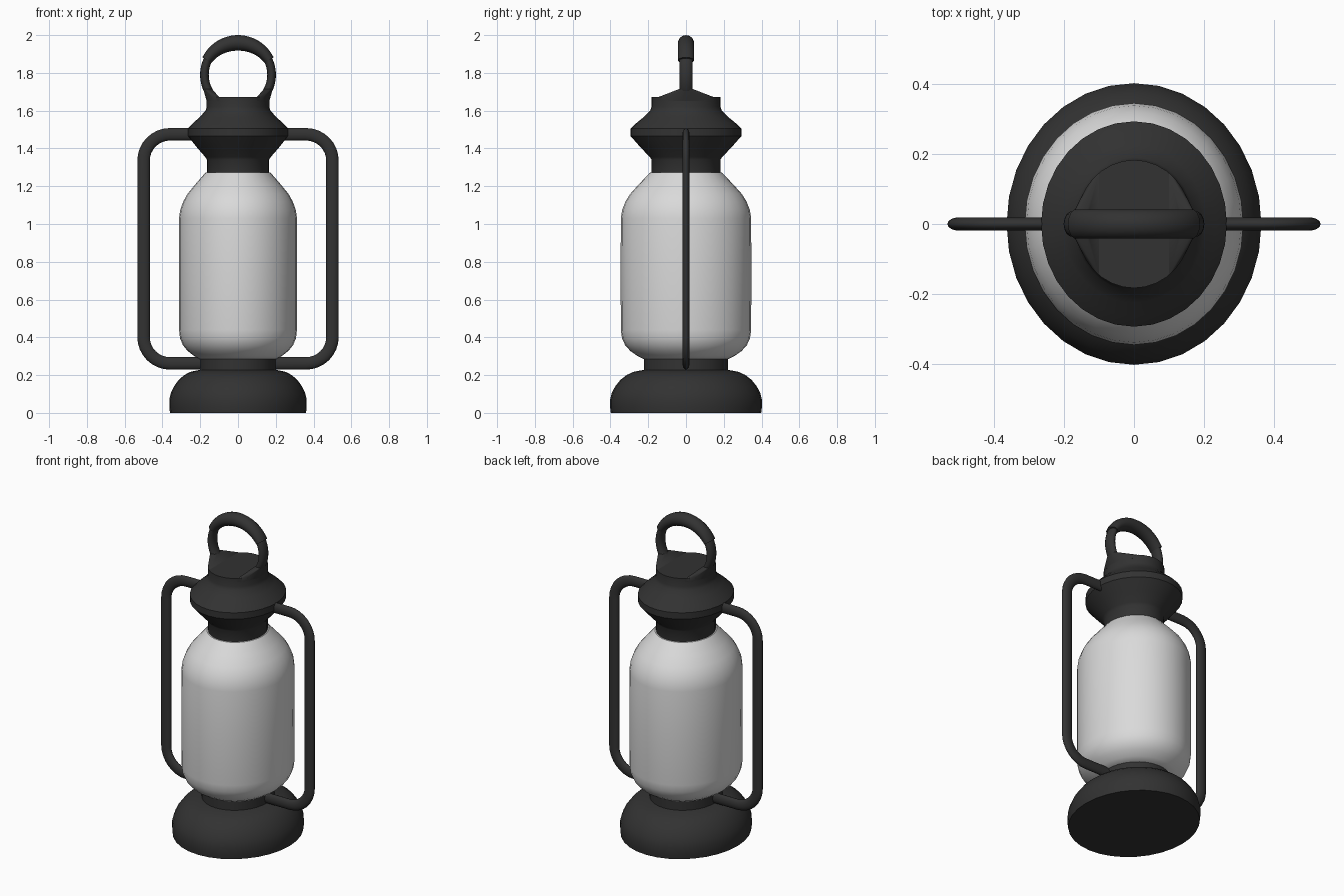
import bpy, bmesh, math
from mathutils import Vector

if "Cube" in bpy.data.objects:
    bpy.data.objects.remove(bpy.data.objects["Cube"])

XS = 0.905  # the body is slightly narrower in x than in y


def material(name, rgb):
    m = bpy.data.materials.new(name)
    m.diffuse_color = (*rgb, 1)
    m.use_nodes = True
    m.node_tree.nodes["Principled BSDF"].inputs["Base Color"].default_value = m.diffuse_color
    return m


DARK = material("dark_metal", (0.032, 0.032, 0.032))
GLASS = material("frosted_glass", (0.70, 0.70, 0.70))


def finish(name, bm, mat, angle=35):
    bmesh.ops.recalc_face_normals(bm, faces=bm.faces)
    me = bpy.data.meshes.new(name)
    bm.to_mesh(me)
    bm.free()
    me.materials.append(mat)
    ob = bpy.data.objects.new(name, me)
    bpy.context.collection.objects.link(ob)
    bpy.ops.object.select_all(action='DESELECT')
    ob.select_set(True)
    bpy.context.view_layer.objects.active = ob
    bpy.ops.object.shade_smooth_by_angle(angle=math.radians(angle))
    return ob


def skin(bm, rings):
    # bridge successive vertex rings and cap both ends
    n = len(rings[0])
    for r0, r1 in zip(rings, rings[1:]):
        for i in range(n):
            j = (i + 1) % n
            bm.faces.new((r0[i], r0[j], r1[j], r1[i]))
    bm.faces.new(rings[0])
    bm.faces.new(rings[-1])


def lathe(name, profile, mat, n=32):
    bm = bmesh.new()
    rings = [[bm.verts.new((XS * r * math.cos(2 * math.pi * i / n),
                            r * math.sin(2 * math.pi * i / n), z)) for i in range(n)]
             for r, z in profile]
    skin(bm, rings)
    return finish(name, bm, mat)


def sweep(name, path, mat, half_in_plane, half_y, n=14):
    # elliptical tube along a path in the xz plane
    bm = bmesh.new()
    pts = [Vector((x, 0, z)) for x, z in path]
    rings = []
    for k, p in enumerate(pts):
        t = (pts[min(k + 1, len(pts) - 1)] - pts[max(k - 1, 0)]).normalized()
        nrm = Vector((t.z, 0, -t.x))
        a = half_in_plane[k] if isinstance(half_in_plane, list) else half_in_plane
        rings.append([bm.verts.new(p + nrm * a * math.cos(2 * math.pi * i / n)
                                   + Vector((0, half_y * math.sin(2 * math.pi * i / n), 0)))
                      for i in range(n)])
    skin(bm, rings)
    return finish(name, bm, mat, 50)


def arc(cx, cz, r, a0, a1, steps):
    return [(cx + r * math.cos(math.radians(a0 + (a1 - a0) * i / steps)),
             cz + r * math.sin(math.radians(a0 + (a1 - a0) * i / steps)))
            for i in range(steps + 1)]


# domed foot with neck
lathe("base", [(0.398, 0), (0.402, 0.03), (0.402, 0.07), (0.393, 0.105), (0.375, 0.14),
               (0.347, 0.175), (0.315, 0.2), (0.28, 0.217), (0.222, 0.228), (0.222, 0.288)], DARK)

# glass globe
lathe("glass_globe", [(0.225, 0.285), (0.258, 0.302), (0.295, 0.328), (0.322, 0.358),
                      (0.339, 0.395), (0.345, 0.44), (0.346, 0.74), (0.345, 1.03),
                      (0.338, 1.075), (0.32, 1.12), (0.295, 1.16), (0.25, 1.21),
                      (0.19, 1.272)], GLASS)

# flared chimney cap
lathe("chimney_cap", [(0.182, 1.25), (0.182, 1.34), (0.192, 1.355), (0.24, 1.405),
                      (0.293, 1.465), (0.293, 1.505), (0.262, 1.535), (0.225, 1.565),
                      (0.19, 1.6), (0.183, 1.62), (0.183, 1.672)], DARK)

# side tubes, one on each side
for side, label in ((-1, "left"), (1, "right")):
    path = [(0.15, 0.262)] + arc(0.36, 0.402, 0.14, -90, 0, 8) \
        + arc(0.36, 1.335, 0.14, 0, 90, 8) + [(0.15, 1.475)]
    sweep(label + "_side_tube", [(side * x, z) for x, z in path], DARK, 0.033, 0.019)

# carrying ring
sweep("carry_ring", arc(0, 1.79, 0.178, -45, 225, 36), DARK, 0.023, 0.036)

# thicker grip over the top of the ring
STEPS = 24
grip, widths = [], []
for i in range(STEPS + 1):
    ang = math.radians(25 + 130 * i / STEPS)
    a = 0.028 + 0.013 * math.sin(math.pi * i / STEPS)
    grip.append(((0.21 - a) * math.cos(ang), 1.79 + (0.21 - a) * math.sin(ang)))
    widths.append(a)
sweep("ring_grip", grip, DARK, widths, 0.043)

# feet blending the ring into the cap
for side, label in ((-1, "left"), (1, "right")):
    bm = bmesh.new()
    for i in range(13):
        t = math.radians(-53 + 106 * i / 12)
        for z in (1.65, 1.672):
            bm.verts.new((side * XS * 0.183 * math.cos(t), 0.183 * math.sin(t), z))
    for i in range(12):
        t = 2 * math.pi * i / 12
        bm.verts.new((side * (0.161 + 0.023 * math.cos(t)), 0.035 * math.sin(t), 1.715))
    hull = bmesh.ops.convex_hull(bm, input=bm.verts[:])
    bmesh.ops.delete(bm, geom=[v for v in bm.verts if not v.link_faces], context='VERTS')
    finish(label + "_ring_foot", bm, DARK, 30)
